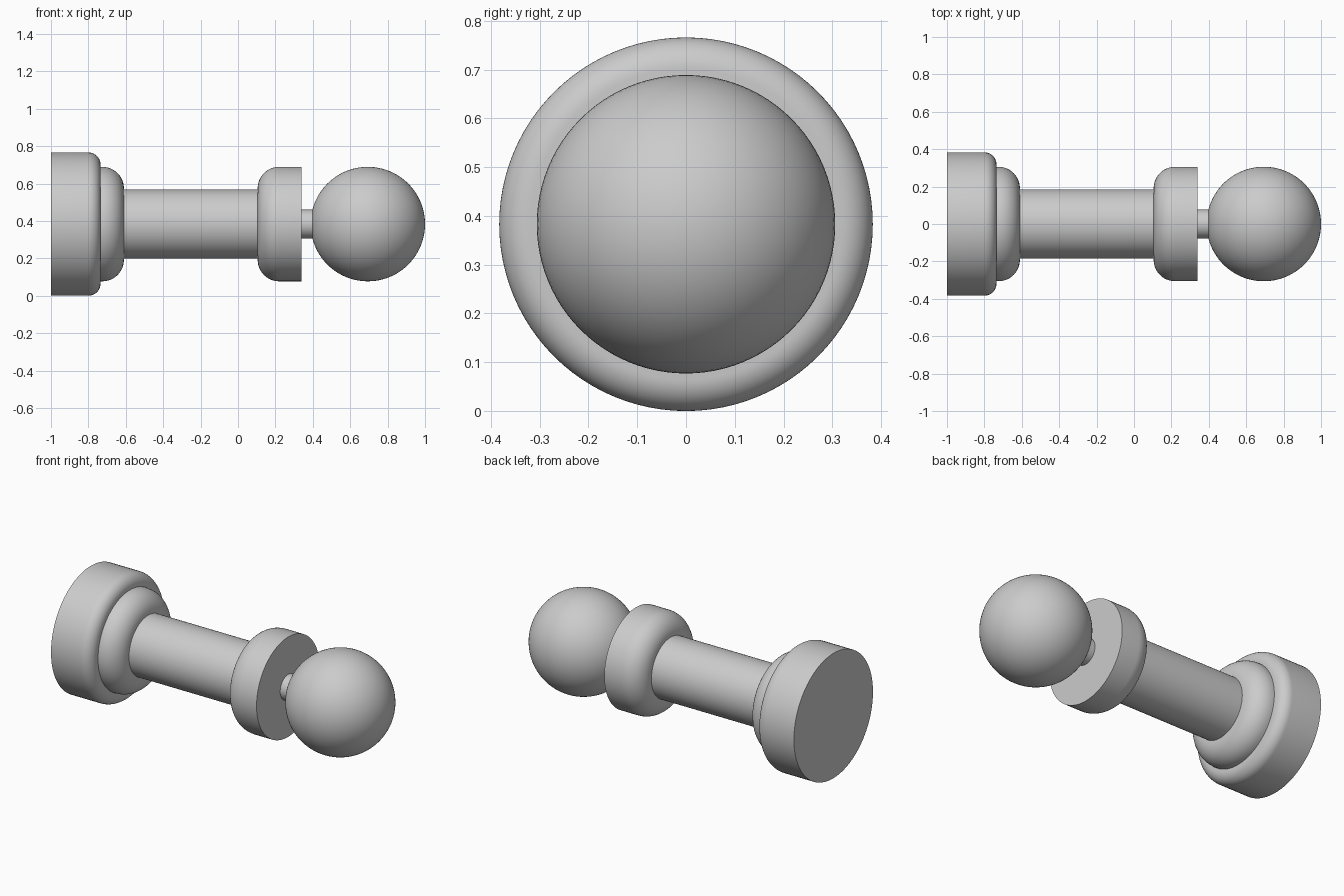
import bpy, bmesh, math

if "Cube" in bpy.data.objects:
    bpy.data.objects.remove(bpy.data.objects["Cube"])

AXIS_Z = 0.383
SEGMENTS = 96

grey = bpy.data.materials.new("plain grey")
grey.diffuse_color = (0.6, 0.6, 0.6, 1)
grey.use_nodes = True
grey.node_tree.nodes["Principled BSDF"].inputs["Base Color"].default_value = grey.diffuse_color


def fillet(cx, cr, radius, start, end, steps=12):
    """Arc of (x, r) points around (cx, cr), angles in degrees."""
    angles = [math.radians(start + (end - start) * i / steps) for i in range(steps + 1)]
    return [(cx + radius * math.cos(a), cr + radius * math.sin(a)) for a in angles]


def lathe(name, profile):
    """Spin an (x, r) profile around the long axis; zero radius closes the ends."""
    bm = bmesh.new()
    verts = [bm.verts.new((x, 0, r)) for x, r in profile]
    edges = [bm.edges.new(pair) for pair in zip(verts, verts[1:])]
    bmesh.ops.spin(bm, geom=verts + edges, cent=(0, 0, 0), axis=(1, 0, 0),
                   angle=math.tau, steps=SEGMENTS, use_duplicate=False)
    bmesh.ops.remove_doubles(bm, verts=bm.verts, dist=1e-5)
    bmesh.ops.recalc_face_normals(bm, faces=bm.faces)
    mesh = bpy.data.meshes.new(name)
    bm.to_mesh(mesh)
    bm.free()
    mesh.materials.append(grey)
    obj = bpy.data.objects.new(name, mesh)
    obj.location.z = AXIS_Z
    bpy.context.collection.objects.link(obj)
    bpy.context.view_layer.objects.active = obj
    obj.select_set(True)
    bpy.ops.object.shade_smooth_by_angle(angle=math.radians(30))
    obj.select_set(False)
    return obj


# Wall flange with a rounded front rim
lathe("base_flange", [(-1, 0), (-1, 0.383)]
      + fillet(-0.80, 0.318, 0.065, 90, 0) + [(-0.735, 0)])

# Rounded step in front of the flange
lathe("base_step", [(-0.74, 0), (-0.74, 0.306)]
      + fillet(-0.725, 0.191, 0.115, 90, 0) + [(-0.61, 0)])

# Straight shaft
lathe("shaft", [(-0.62, 0), (-0.62, 0.185), (0.11, 0.185), (0.11, 0)])

# Collar, rounded towards the shaft and flat towards the ball
lathe("collar", [(0.105, 0)] + fillet(0.22, 0.191, 0.115, 180, 90)
      + [(0.34, 0.306), (0.34, 0)])

# Thin neck holding the ball
lathe("neck", [(0.33, 0), (0.33, 0.077), (0.43, 0.077), (0.43, 0)])

# Ball knob
lathe("ball", [(0.388, 0)] + fillet(0.694, 0, 0.306, 180, 0, 48)[1:-1] + [(1, 0)])
